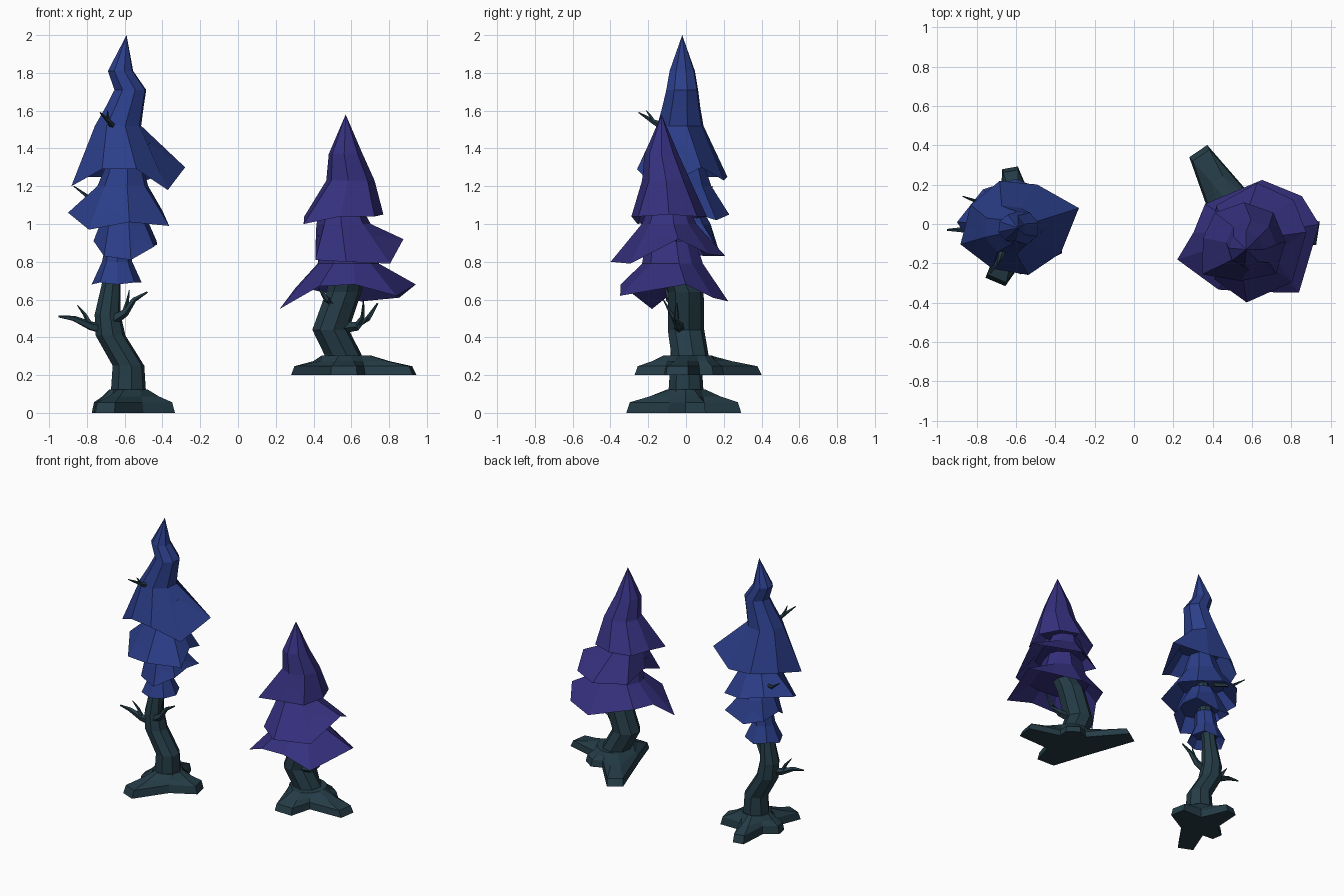
import bpy, bmesh
from math import cos, sin, radians
from mathutils import Vector


def material(name, rgb):
    m = bpy.data.materials.new(name)
    m.diffuse_color = (*rgb, 1)
    return m


BARK = material("bark", (0.018, 0.045, 0.062))
BLUE = material("blue_foliage", (0.024, 0.048, 0.25))
PURPLE = material("purple_foliage", (0.036, 0.03, 0.21))


def loft(name, rings, mat):
    """Skin a stack of equal-length point rings and cap both ends, flat shaded."""
    bm = bmesh.new()
    rows = [[bm.verts.new(p) for p in r] for r in rings]
    n = len(rows[0])
    for a, b in zip(rows, rows[1:]):
        for i in range(n):
            j = (i + 1) % n
            bm.faces.new((a[i], a[j], b[j], b[i]))
    bm.faces.new(rows[0])
    bm.faces.new(rows[-1])
    bmesh.ops.remove_doubles(bm, verts=bm.verts, dist=0.0005)
    bmesh.ops.recalc_face_normals(bm, faces=bm.faces)
    me = bpy.data.meshes.new(name)
    bm.to_mesh(me)
    bm.free()
    me.materials.append(mat)
    ob = bpy.data.objects.new(name, me)
    bpy.context.collection.objects.link(ob)


def ring(cx, cy, z, r, angles):
    return [Vector((cx + r * cos(radians(a)), cy + r * sin(radians(a)), z)) for a in angles]


def tier(name, centre, rim, rings, mat):
    """Ragged hollow skirt: rim = (degrees, radius, z), rings = (x, y, z, radius) upward."""
    angles = [p[0] for p in rim]
    edge = [ring(*centre, z, r, [a])[0] for a, r, z in rim]
    upper = [ring(*r, angles) for r in rings]
    inner = [e.lerp(u, 0.75) - Vector((0, 0, 0.025)) for e, u in zip(edge, upper[0])]
    loft(name, [inner, edge] + upper, mat)


def trunk(name, rings):
    loft(name, [ring(*r, range(10, 370, 45)) for r in rings], BARK)


def root_base(name, cx, cy, z, r_trunk, height, roots):
    """Star-shaped foot: roots = (degrees, length, half width)."""
    star = []
    for i, (a, length, w) in enumerate(roots):
        d = Vector((cos(radians(a)), sin(radians(a)), 0))
        s = Vector((-d.y, d.x, 0))
        nxt = roots[(i + 1) % len(roots)][0]
        mid = radians(a + ((nxt - a) % 360) / 2)
        star += [d * length - s * w, d * length + s * w,
                 Vector((cos(mid), sin(mid), 0)) * r_trunk * 1.25]
    c = Vector((cx, cy, z))
    up = Vector((0, 0, height))
    low = [c + p for p in star]
    top = [c + p * 0.94 + up * 0.45 for p in star]
    knee = [c + p.normalized() * (0.45 * p.length + 0.5 * r_trunk) + up * 0.7 for p in star]
    neck = [c + p.normalized() * r_trunk + up for p in star]
    loft(name, [low, top, knee, neck], BARK)


def branch(name, pts, r):
    """Five-sided tapering twig along a path."""
    pts = [Vector(p) for p in pts]
    rings = []
    for i, p in enumerate(pts):
        d = (pts[min(i + 1, len(pts) - 1)] - pts[max(i - 1, 0)]).normalized()
        u = d.orthogonal().normalized()
        v = d.cross(u)
        k = r * (1 - 0.85 * i / (len(pts) - 1))
        rings.append([p + (u * cos(radians(a)) + v * sin(radians(a))) * k for a in range(0, 360, 72)])
    loft(name, rings, BARK)


# Tall blue tree: trunk, roots, branches
trunk("tall_trunk", [(-.58, 0, .02, .10), (-.58, 0, .13, .093), (-.58, 0, .25, .085),
                     (-.675, 0, .41, .08), (-.69, 0, .52, .07), (-.67, 0, .69, .05),
                     (-.62, 0, 1.0, .05), (-.6, 0, 1.25, .03)])
root_base("tall_roots", -.58, 0, 0, .10, .125,
          [(12, .24, .055), (100, .29, .04), (190, .19, .04), (247, .32, .055)])
branch("tall_left_branch", [(-.68, 0, .44), (-.78, -.02, .46), (-.87, -.03, .50), (-.95, -.03, .51)], .034)
branch("tall_left_twig", [(-.78, -.02, .46), (-.81, -.02, .52), (-.85, -.03, .57)], .018)
branch("tall_right_branch", [(-.68, -.03, .48), (-.60, -.05, .53), (-.55, -.06, .60), (-.48, -.06, .64)], .032)
branch("tall_right_twig", [(-.60, -.05, .53), (-.585, -.06, .59), (-.575, -.07, .65)], .016)
branch("tall_back_twig", [(-.66, .06, 1.12), (-.79, .11, 1.14), (-.87, .14, 1.2)], .02)
branch("tall_front_twig", [(-.65, -.09, 1.50), (-.68, -.17, 1.54), (-.73, -.25, 1.59)], .024)
branch("tall_front_twiglet", [(-.68, -.17, 1.54), (-.69, -.19, 1.575), (-.69, -.21, 1.60)], .012)

# Tall blue tree: foliage tiers from bottom to tip
tier("tall_tier_1", (-.64, 0),
     [(0, .13, .69), (45, .13, .70), (90, .12, .68), (135, .13, .70),
      (180, .135, .68), (225, .13, .69), (270, .12, .68), (315, .13, .69)],
     [(-.64, 0, .80, .08), (-.63, 0, .90, .07)], BLUE)
tier("tall_tier_2", (-.60, 0),
     [(5, .17, .91), (42, .23, .89), (90, .18, .84), (135, .19, .88),
      (180, .165, .91), (230, .17, .83), (280, .19, .81), (325, .19, .88)],
     [(-.60, 0, 1.0, .13), (-.6, 0, 1.07, .09)], BLUE)
tier("tall_tier_3", (-.62, 0),
     [(0, .22, 1.07), (40, .25, 1.02), (85, .23, 1.05), (130, .23, 1.08), (178, .28, 1.06),
      (225, .24, .97), (280, .26, 1.01), (330, .295, .99)],
     [(-.61, 0, 1.20, .135), (-.6, 0, 1.33, .09)], BLUE)
tier("tall_tier_4", (-.61, -.02),
     [(17, .345, 1.30), (62, .25, 1.23), (107, .25, 1.25), (152, .25, 1.25),
      (197, .285, 1.20), (242, .235, 1.29), (287, .25, 1.29), (332, .27, 1.18)],
     [(-.635, -.03, 1.52, .128), (-.60, -.025, 1.62, .105), (-.57, -.02, 1.71, .088),
      (-.622, -.02, 1.81, .070), (-.59, -.02, 2.0, .0)], BLUE)

# Short purple tree: trunk, roots, branches
trunk("short_trunk", [(.57, .02, .22, .11), (.555, .02, .31, .10), (.49, 0, .44, .098),
                      (.56, 0, .64, .095), (.59, -.07, .80, .08), (.59, -.12, .92, .07),
                      (.57, -.11, 1.08, .05)])
root_base("short_roots", .57, .01, .2, .13, .105,
          [(-9, .37, .06), (55, .2, .05), (124, .435, .055), (268, .28, .07)])
branch("short_right_branch", [(.52, -.03, .45), (.63, -.04, .46), (.69, -.05, .50), (.74, -.05, .58)], .035)
branch("short_right_twig", [(.63, -.04, .46), (.66, -.07, .51), (.665, -.12, .60)], .02)
branch("short_left_branch", [(.53, -.04, .56), (.47, -.09, .60), (.43, -.11, .66)], .03)

# Short purple tree: foliage tiers from bottom to tip
tier("short_tier_1", (.57, -.08),
     [(12, .38, .68), (38, .36, .61), (75, .315, .59), (139, .277, .66), (172, .27, .66),
      (196, .364, .55), (241, .29, .67), (280, .27, .68), (315, .38, .62)],
     [(.585, -.07, .79, .165), (.575, -.08, .91, .135)], PURPLE)
tier("short_tier_2", (.60, -.09),
     [(10, .28, .92), (45, .30, .84), (85, .30, .83), (135, .26, .83),
      (180, .19, .88), (225, .27, .81), (265, .31, .80), (315, .29, .79)],
     [(.56, -.09, 1.0, .145), (.55, -.09, 1.08, .11)], PURPLE)
tier("short_tier_3", (.56, -.09),
     [(0, .21, 1.05), (45, .21, 1.04), (90, .20, 1.04), (135, .21, 1.03),
      (175, .21, 1.04), (218, .27, 1.0), (265, .20, 1.04), (315, .23, 1.04)],
     [(.595, -.105, 1.23, .128), (.57, -.13, 1.37, .09), (.57, -.13, 1.58, .0)], PURPLE)
